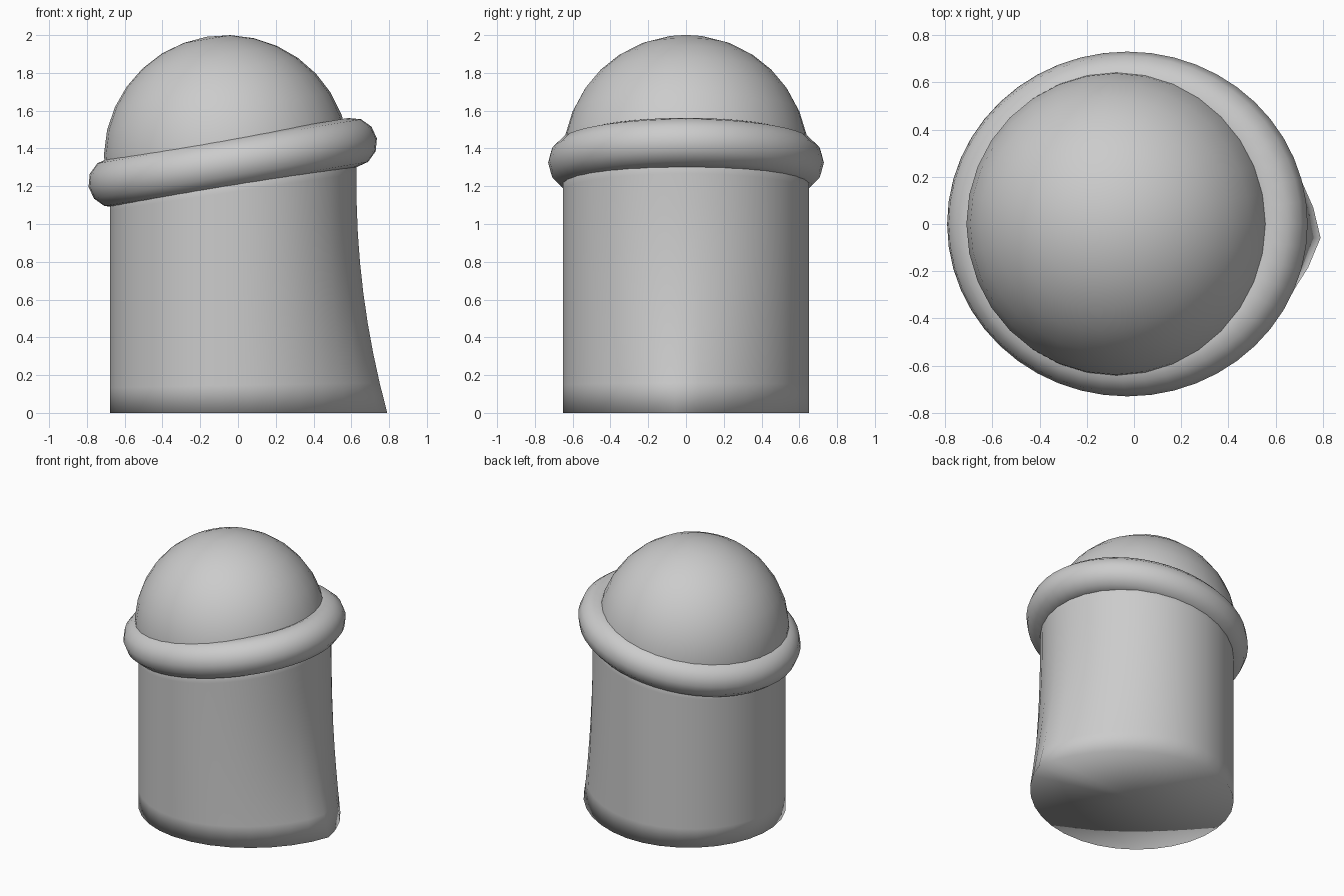
import bpy, bmesh, math
from mathutils import Matrix

if "Cube" in bpy.data.objects:
    bpy.data.objects.remove(bpy.data.objects["Cube"])

TILT = math.radians(9.5)
SEG = 32

grey = bpy.data.materials.new("plain_grey")
grey.diffuse_color = (0.6, 0.6, 0.6, 1)
grey.use_nodes = True
grey.node_tree.nodes["Principled BSDF"].inputs["Base Color"].default_value = grey.diffuse_color


def add_object(name, bm):
    bmesh.ops.recalc_face_normals(bm, faces=bm.faces)
    for f in bm.faces:
        f.smooth = True
    mesh = bpy.data.meshes.new(name)
    bm.to_mesh(mesh)
    bm.free()
    mesh.materials.append(grey)
    ob = bpy.data.objects.new(name, mesh)
    bpy.context.collection.objects.link(ob)
    return ob


def bridge_rings(bm, rings):
    for a, b in zip(rings, rings[1:]):
        n = len(a)
        for i in range(n):
            j = (i + 1) % n
            bm.faces.new((a[i], a[j], b[j], b[i]))


# Body: cylinder with slanted top and a flared spur at the right foot
bm = bmesh.new()
rings = []
ROWS = 9
for k in range(ROWS + 1):
    t = k / ROWS
    ring = []
    for i in range(SEG):
        a = 2 * math.pi * i / SEG - 0.09
        x, y = 0.655 * math.cos(a) - 0.025, 0.655 * math.sin(a)
        z = t * (1.32 + math.tan(TILT) * x)
        if x > 0:
            side = max(0, 1 - abs(y + 0.06) / 0.7)
            x += 0.163 * side * max(0, 1 - z / 1.2) ** 2
        ring.append(bm.verts.new((x, y, z)))
    rings.append(ring)
bridge_rings(bm, rings)
# Caps as fans, with an inner ring carrying the smooth rim
for ring, zc in ((rings[0], 0.0), (rings[-1], 1.32)):
    c = bm.verts.new((0, 0, zc))
    for i in range(SEG):
        bm.faces.new((ring[i], ring[(i + 1) % SEG], c))
add_object("body", bm)

# Collar: slightly oval ring, tilted up to the right
bm = bmesh.new()
rings = []
TUBE, TS = 0.132, 12
for i in range(48):
    a = 2 * math.pi * i / 48
    ring = []
    for j in range(TS):
        b = 2 * math.pi * j / TS
        d = TUBE * math.cos(b)
        ring.append(bm.verts.new(((0.642 + d) * math.cos(a),
                                  (0.598 + d) * math.sin(a),
                                  TUBE * math.sin(b))))
    rings.append(ring)
bridge_rings(bm, rings + [rings[0]])
collar = add_object("collar", bm)
collar.location = (-0.028, 0, 1.325)
collar.rotation_euler = (0, -TILT, 0)

# Dome: ball seated in the collar
bm = bmesh.new()
bmesh.ops.create_uvsphere(bm, u_segments=SEG, v_segments=16, radius=0.65)
dome = add_object("dome", bm)
dome.location = (-0.06, 0, 1.35)
dome.rotation_euler = (0, -TILT, 0)
